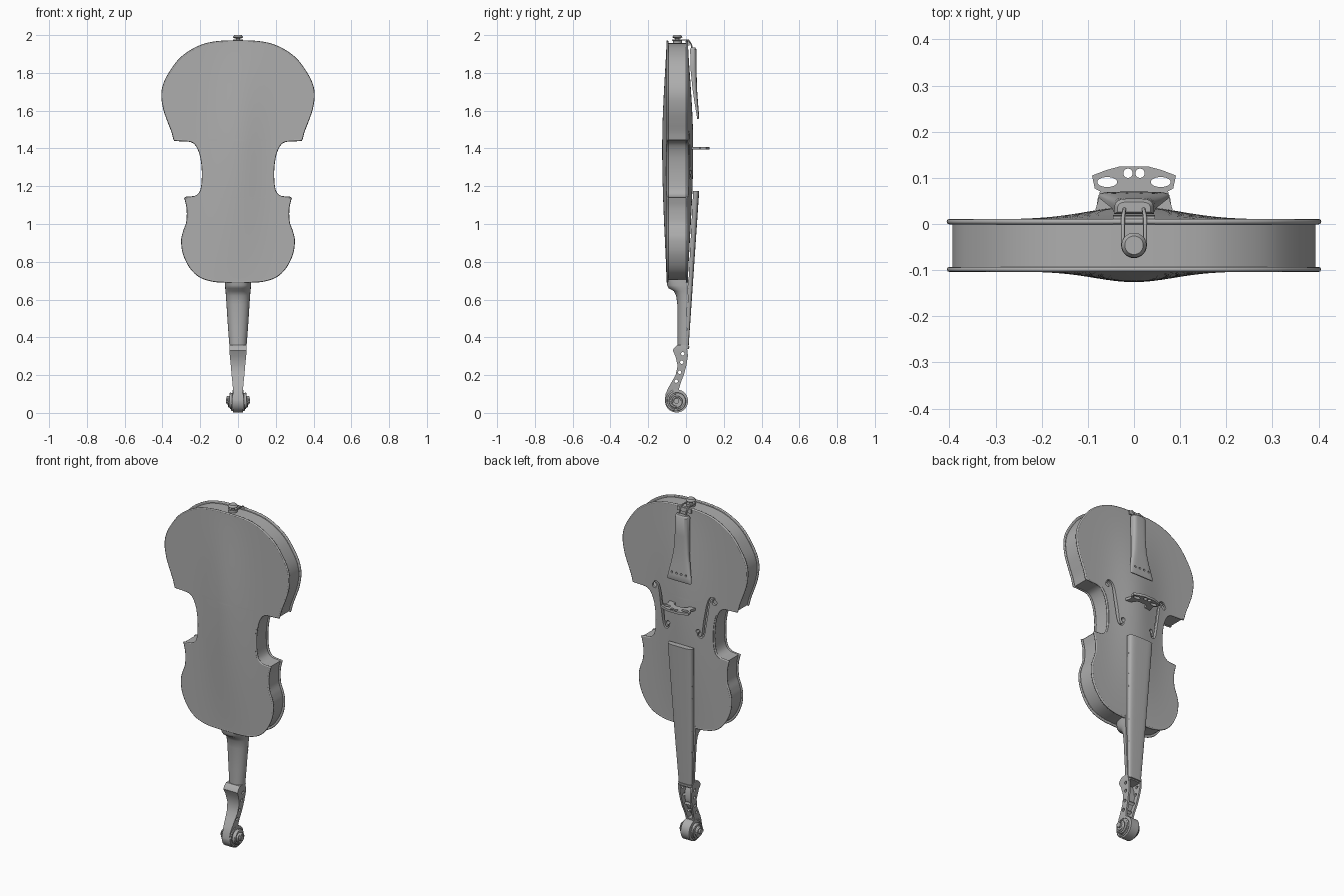
import bpy, bmesh, math
from mathutils import Matrix, Vector

cube = bpy.data.objects.get("Cube")
if cube:
    bpy.data.objects.remove(cube)

grey = bpy.data.materials.new("plain grey")
grey.use_nodes = True
colour = (0.42, 0.42, 0.42, 1)
grey.diffuse_color = colour
grey.node_tree.nodes["Principled BSDF"].inputs["Base Color"].default_value = colour


def make(name, bm):
    bmesh.ops.recalc_face_normals(bm, faces=bm.faces)
    mesh = bpy.data.meshes.new(name)
    bm.to_mesh(mesh)
    bm.free()
    mesh.materials.append(grey)
    ob = bpy.data.objects.new(name, mesh)
    bpy.context.scene.collection.objects.link(ob)
    return ob


def loft(name, rows, cap=True):
    """Skin a list of closed sections that share a point count."""
    bm = bmesh.new()
    rings = [[bm.verts.new(p) for p in row] for row in rows]
    n = len(rings[0])
    for a, b in zip(rings, rings[1:]):
        for i in range(n):
            j = (i + 1) % n
            bm.faces.new((a[i], a[j], b[j], b[i]))
    if cap:
        bm.faces.new(rings[0])
        bm.faces.new(rings[-1])
    return make(name, bm)


def cylinder(name, centre, r1, r2, depth, axis, segments=24):
    bm = bmesh.new()
    turn = Vector((0, 0, 1)).rotation_difference(Vector(axis)).to_matrix().to_4x4()
    bmesh.ops.create_cone(bm, cap_ends=True, segments=segments, radius1=r1, radius2=r2,
                          depth=depth, matrix=Matrix.Translation(centre) @ turn)
    return make(name, bm)


def tube(name, points, radius, closed=False):
    cu = bpy.data.curves.new(name, "CURVE")
    cu.dimensions = "3D"
    cu.bevel_depth = radius
    cu.bevel_resolution = 2
    cu.use_fill_caps = True
    sp = cu.splines.new("POLY")
    sp.points.add(len(points) - 1)
    for p, co in zip(sp.points, points):
        p.co = (*co, 1)
    sp.use_cyclic_u = closed
    sp.use_smooth = True
    cu.materials.append(grey)
    ob = bpy.data.objects.new(name, cu)
    bpy.context.scene.collection.objects.link(ob)


def cut(ob, cutters):
    bpy.context.view_layer.objects.active = ob
    for c in cutters:
        c.hide_render = True
        m = ob.modifiers.new("cut", "BOOLEAN")
        m.operation = "DIFFERENCE"
        m.solver = "EXACT"
        m.object = c
        bpy.ops.object.modifier_apply(modifier=m.name)
        bpy.data.objects.remove(c)


def smooth(pts, steps=6):
    """Pass a smooth line through 2D points."""
    p = [Vector(q) for q in pts]
    p = [2 * p[0] - p[1]] + p + [2 * p[-1] - p[-2]]
    out = []
    for a, b, c, d in zip(p, p[1:], p[2:], p[3:]):
        for k in range(steps):
            t = k / steps
            out.append((2 * b + (c - a) * t + (2 * a - 5 * b + 4 * c - d) * t * t
                        + (3 * b - a - 3 * c + d) * t ** 3) / 2)
    return out + [p[-2]]


def arch(z, y0, y1, hw, power=1.0, n=20):
    """Section flat at y0 and rounded towards y1."""
    pts = []
    for k in range(n + 1):
        a = math.pi * k / n
        c, s = math.cos(a), max(math.sin(a), 0)
        pts.append((math.copysign(abs(c) ** power, c) * hw, y0 + (y1 - y0) * s ** power, z))
    return pts


def box(z, y0, y1, hw):
    return [(-hw, y0, z), (hw, y0, z), (hw, y1, z), (-hw, y1, z)]


# Body outline: wide bout, waist, narrow bout
wide = [(.05, 1.966), (.11, 1.962), (.18, 1.948), (.25, 1.915), (.31, 1.868), (.36, 1.80),
        (.39, 1.74), (.40, 1.68), (.39, 1.61), (.37, 1.55), (.347, 1.49), (.335, 1.445)]
waist = [(.32, 1.445), (.265, 1.443), (.225, 1.425), (.198, 1.37), (.186, 1.29), (.188, 1.21),
         (.2, 1.165), (.225, 1.144), (.25, 1.141), (.28, 1.14)]
narrow = [(.278, 1.138), (.266, 1.08), (.268, 1.01), (.285, .96), (.295, .91), (.285, .84),
          (.25, .77), (.2, .723), (.13, .7), (.05, .695)]
half = []
for part in (wide, waist, narrow):
    for x, z in smooth(part):
        half.append((x, min(z, half[-1][1] - .0004) if half else z))
loop = half + [(-x, z) for x, z in reversed(half)]


def plate(name, inner, edge, rise, spread):
    cols = [k / 14 - 1 for k in range(29)]
    rows = []
    for w, z in half:
        t = (z - 1.4) / (.57 if z > 1.4 else .71)
        lift = rise * max(math.cos(t * math.pi / 2), 0) ** 1.3
        row = [(u * w, edge + lift * math.exp(-(u * w / spread) ** 2), z) for u in cols]
        rows.append(row + [(u * w, inner, z) for u in reversed(cols)])
    ob = loft(name, rows)
    mid = (inner + edge) / 2
    tube(name + "_rim", [(x, mid, z) for x, z in loop], abs(edge - inner) * .62, True)
    return ob


plate("back_plate", -.094, -.103, -.023, .12)
top = plate("top_plate", 0, .01, .028, .14)
loft("ribs", [[(x * .985, y, 1.33 + (z - 1.33) * .988) for x, z in loop]
              for y in (-.097, -.05, .004)], cap=False)

# Curled sound holes
stem = smooth([(.094, 1.27), (.098, 1.247), (.117, 1.243), (.128, 1.27), (.135, 1.32), (.145, 1.38),
               (.155, 1.44), (.168, 1.478), (.19, 1.487), (.2, 1.468)], 4)
for s in (1, -1):
    cutters = []
    sections = []
    for i, p in enumerate(stem):
        d = (stem[min(i + 1, len(stem) - 1)] - stem[max(i - 1, 0)]).normalized()
        w = .003 + .006 * math.sin(math.pi * i / (len(stem) - 1)) ** 2
        a, b = p + Vector((d.y, -d.x)) * w, p - Vector((d.y, -d.x)) * w
        sections.append([(s * a.x, -.03, a.y), (s * b.x, -.03, b.y),
                         (s * b.x, .08, b.y), (s * a.x, .08, a.y)])
    cutters.append(loft("sound_hole_cutter", sections))
    for x, z, r in ((.097, 1.274, .012), (.194, 1.462, .015)):
        cutters.append(cylinder("eye_cutter", (s * x, .025, z), r, r, .11, (0, 1, 0)))
    cut(top, cutters)

# Neck with heel
loft("neck", [arch(*q) for q in (
    (.705, .012, -.102, .07, .7), (.675, .012, -.1, .069, .7), (.66, .011, -.092, .068, .75),
    (.645, .01, -.065, .066, .8), (.62, .009, -.052, .064, .85), (.575, .007, -.046, .061, .9),
    (.45, .004, -.044, .053, .9), (.35, .001, -.044, .045, .9))])

# Fingerboard with side dots and nut
loft("fingerboard", [arch(1.175, .038, .07, .08, .45), arch(.69, .013, .037, .06, .45),
                     arch(.352, .001, .014, .042, .45)])
loft("nut", [arch(.352, .0, .018, .043, .4), arch(.338, .0, .016, .043, .4)])
for z in (1.07, .95, .875, .8, .68, .55):
    f = (z - .35) / .825
    cylinder("side_dot", (0, .006 + .044 * f, z), .004, .004, .086 + .077 * f, (1, 0, 0), 12)

# Pegbox: hollow, with peg holes
pegbox_rows = [(.36, -.046, .0, .045), (.345, -.062, .005, .046), (.33, -.07, .008, .046),
               (.3, -.056, .01, .043), (.25, -.044, .002, .038), (.2, -.055, -.012, .034),
               (.165, -.075, -.026, .03), (.13, -.095, -.036, .027), (.1, -.108, -.038, .024),
               (.065, -.112, -.045, .022)]
pegbox = loft("pegbox", [box(*q) for q in pegbox_rows])
cavity = loft("cavity_cutter", [box(z, a + .016, b + .03, w - .011) for z, a, b, w in pegbox_rows[2:8]])
holes = [cylinder("peg_hole_cutter", (0, y, z), .009, .009, .2, (1, 0, 0), 16)
         for y, z in ((-.017, .313), (-.022, .268), (-.034, .215), (-.052, .168))]
cut(pegbox, [cavity] + holes)

# Scroll: stepped drums with a spiral edge on each side
cy, cz = -.05, .063
for r, w in ((.061, .027), (.042, .042), (.027, .054), (.014, .064)):
    cylinder("scroll_drum", (0, cy, cz), r, r, 2 * w, (1, 0, 0), 40)
for s in (1, -1):
    spiral = []
    for k in range(81):
        f = k / 80
        a, r = math.pi * (.6 + 4.5 * f), .057 - .04 * f
        spiral.append((s * (.024 + .036 * f), cy + r * math.cos(a), cz + r * math.sin(a)))
    tube("scroll_spiral", spiral, .005)

# Bridge standing on the top plate
side = [(.03, .125), (.06, .117), (.091, .105), (.085, .077), (.074, .071), (.078, .05),
        (.084, .03), (.045, .03), (.043, .052), (.02, .064)]
shape = side + [(-x, y) for x, y in reversed(side)]
bridge = loft("bridge", [[(x, y, z) for x, y in shape] for z in (1.394, 1.408)])
openings = []
for s in (1, -1):
    openings.append(cylinder("heart_cutter", (s * .013, .11, 1.4), .01, .01, .1, (0, 0, 1)))
    kidney = cylinder("kidney_cutter", (0, 0, 0), .012, .012, .1, (0, 0, 1))
    kidney.data.transform(Matrix.Translation((s * .058, .091, 1.4)) @ Matrix.Diagonal((1.8, .9, 1, 1)))
    openings.append(kidney)
cut(bridge, openings)

# Tailpiece with string holes
tail = loft("tailpiece", [arch(z, a, b, w, .5) for z, a, b, w in (
    (1.935, .026, .048, .036), (1.925, .022, .055, .043), (1.82, .024, .056, .043),
    (1.72, .034, .058, .048), (1.65, .044, .063, .06), (1.59, .054, .068, .073),
    (1.565, .058, .07, .077), (1.555, .06, .066, .075))])
cut(tail, [cylinder("string_hole_cutter", (x, .06, 1.6), .006, .006, .06, (0, 1, 0), 12)
           for x in (-.045, -.015, .015, .045)])

# Tail loop, saddle and end button
bend = [(.024 * math.cos(math.pi * k / 12), -.046 - .024 * math.sin(math.pi * k / 12), 1.974)
        for k in range(13)]
tube("tail_loop", [(.02, .036, 1.92), (.022, .026, 1.955), (.024, .012, 1.974)] + bend
     + [(-.024, .012, 1.974), (-.022, .026, 1.955), (-.02, .036, 1.92)], .004)
loft("saddle", [box(1.945, 0, .019, .045), box(1.968, -.002, .017, .045)])
for r1, r2, z0, z1 in ((.024, .024, 1.955, 1.972), (.012, .011, 1.97, 1.985),
                       (.015, .027, 1.981, 1.989), (.027, .02, 1.989, 2.0)):
    cylinder("end_button", (0, -.046, (z0 + z1) / 2), r1, r2, z1 - z0, (0, 0, 1), 32)

# Smooth shading with crisp edges
for ob in bpy.context.scene.collection.objects:
    ob.select_set(ob.type == "MESH")
    if ob.type == "MESH":
        bpy.context.view_layer.objects.active = ob
bpy.ops.object.shade_smooth_by_angle(angle=math.radians(35))
